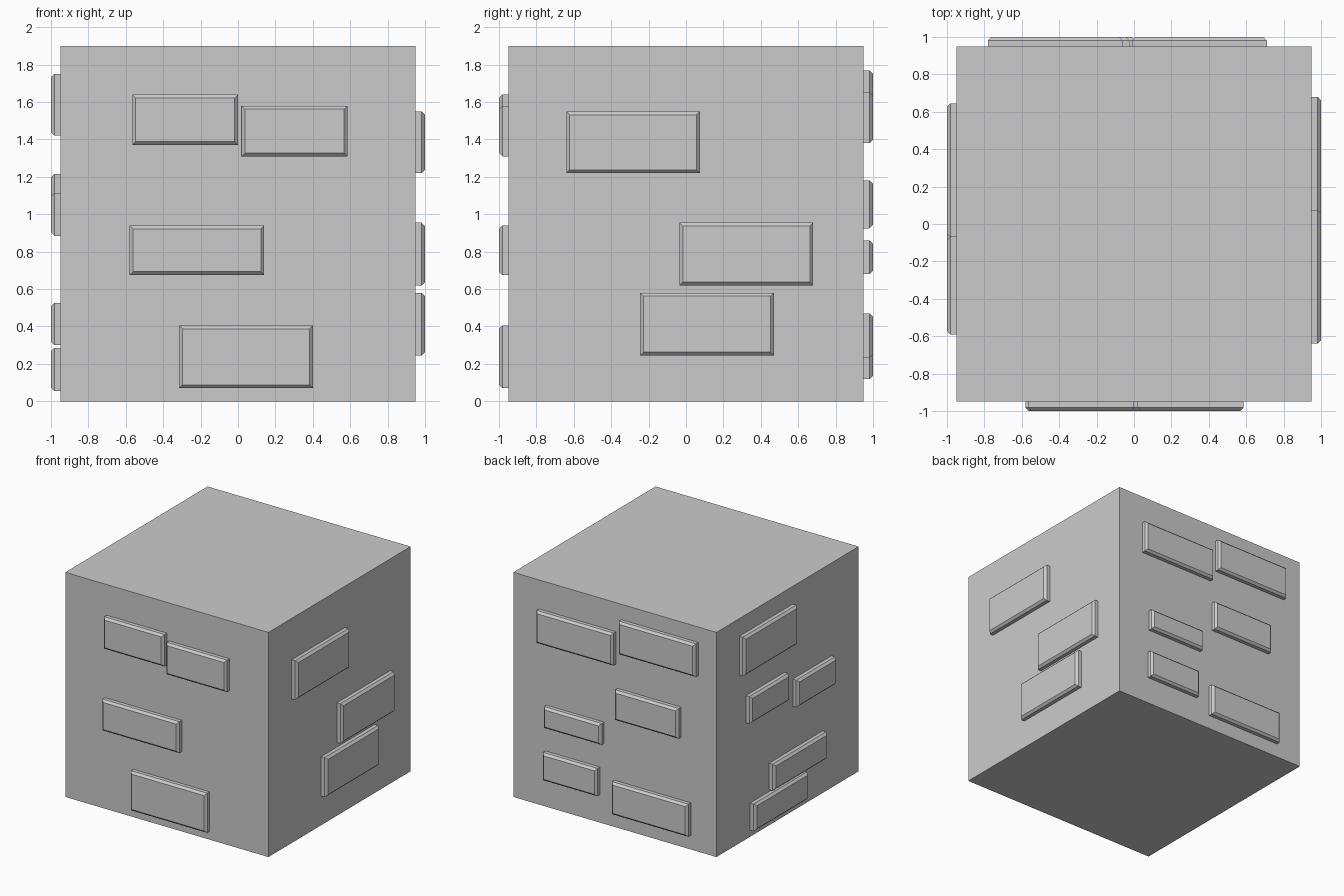
import bpy, bmesh
from math import radians
from mathutils import Matrix, Vector

if "Cube" in bpy.data.objects:
    bpy.data.objects.remove(bpy.data.objects["Cube"])

HALF = 0.95      # half width of the block
OUT = 0.05       # how far bricks stand proud
CHAMFER = 0.018  # chamfer on the outer rim of each brick


def finish(bm, name):
    bmesh.ops.recalc_face_normals(bm, faces=bm.faces)
    mesh = bpy.data.meshes.new(name)
    bm.to_mesh(mesh)
    bm.free()
    obj = bpy.data.objects.new(name, mesh)
    bpy.context.collection.objects.link(obj)
    return obj


def box(lo, hi):
    bm = bmesh.new()
    lo, hi = Vector(lo), Vector(hi)
    size = hi - lo
    bmesh.ops.create_cube(bm, size=1, matrix=Matrix.Translation((lo + hi) / 2)
                          @ Matrix.Diagonal((*size, 1)))
    return bm


def brick(name, angle, u0, u1, z0, z1):
    """Brick made on the front face (-y), then turned onto its own side."""
    front = -HALF - OUT
    bm = box((u0, front, z0), (u1, -HALF + 0.01, z1))
    rim = [e for e in bm.edges if all(abs(v.co.y - front) < 1e-5 for v in e.verts)]
    bmesh.ops.bevel(bm, geom=rim, offset=CHAMFER, segments=1,
                    affect='EDGES', profile=0.5)
    bm.transform(Matrix.Rotation(radians(angle), 4, 'Z'))
    finish(bm, name)


# Main block
finish(box((-HALF, -HALF, 0), (HALF, HALF, 2 * HALF)), "wall_block")

# Bricks per side: turn angle, then (left, right, bottom, top) seen face-on
sides = {
    "front": (0, [(-0.565, 0.0, 1.37, 1.64), (0.02, 0.585, 1.31, 1.58),
                  (-0.58, 0.14, 0.675, 0.94), (-0.315, 0.40, 0.07, 0.405)]),
    "right": (90, [(-0.64, 0.075, 1.22, 1.55), (-0.035, 0.68, 0.62, 0.955),
                   (-0.245, 0.47, 0.245, 0.58)]),
    "back": (180, [(-0.71, 0.01, 1.38, 1.655), (0.06, 0.78, 1.49, 1.77),
                   (0.025, 0.62, 0.925, 1.18), (-0.64, -0.10, 0.68, 0.86),
                   (-0.65, -0.14, 0.235, 0.47), (-0.005, 0.71, 0.12, 0.395)]),
    "left": (270, [(-0.645, 0.07, 1.42, 1.75), (-0.555, -0.04, 0.985, 1.215),
                   (0.07, 0.59, 0.885, 1.115), (-0.245, 0.47, 0.30, 0.525),
                   (-0.50, 0.215, 0.055, 0.285)]),
}
for side, (angle, bricks) in sides.items():
    for i, rect in enumerate(bricks, 1):
        brick(f"{side}_brick_{i}", angle, *rect)
